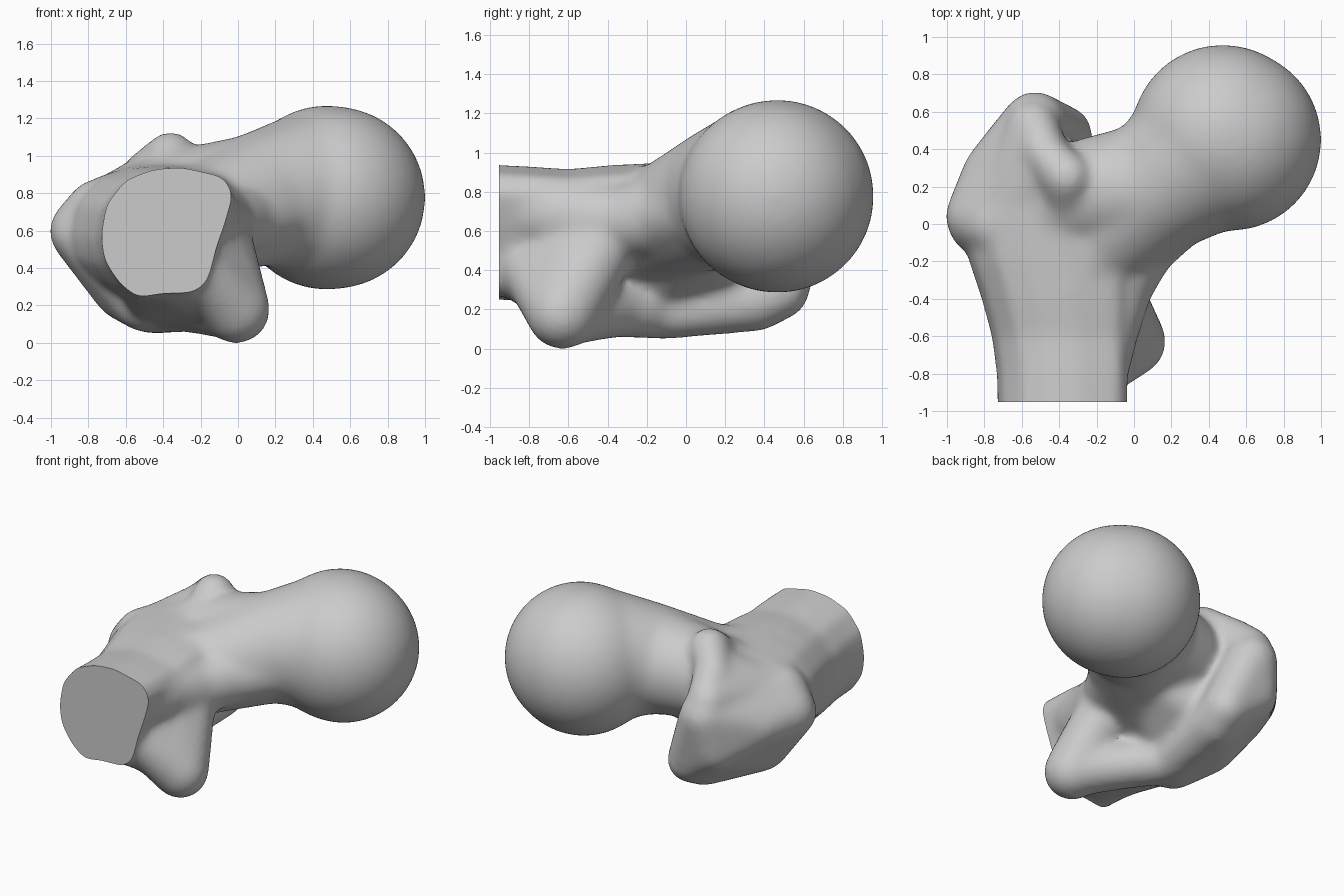
import bpy, bmesh
from mathutils import Vector, Matrix

cube = bpy.data.objects.get("Cube")
if cube:
    bpy.data.objects.remove(cube, do_unlink=True)

bone_mat = bpy.data.materials.new("bone_grey")
bone_mat.use_nodes = True
GREY = (0.6, 0.6, 0.6, 1)
bone_mat.diffuse_color = GREY
bone_mat.node_tree.nodes["Principled BSDF"].inputs["Base Color"].default_value = GREY

body = bmesh.new()


def add_hull(balls):
    """Solid convex skin around balls given as (x, y, z, radius)."""
    part = bmesh.new()
    for x, y, z, r in balls:
        bmesh.ops.create_icosphere(part, subdivisions=4, radius=r,
                                   matrix=Matrix.Translation((x, y, z)))
    res = bmesh.ops.convex_hull(part, input=part.verts[:])
    junk = {v for v in res["geom_interior"] + res["geom_unused"]
            if isinstance(v, bmesh.types.BMVert)}
    bmesh.ops.delete(part, geom=list(junk), context='VERTS')
    loose = [v for v in part.verts if not v.link_faces]
    bmesh.ops.delete(part, geom=loose, context='VERTS')
    merge(part)


def add_chain(balls):
    for pair in zip(balls, balls[1:]):
        add_hull(pair)


def merge(part):
    bmesh.ops.recalc_face_normals(part, faces=part.faces[:])
    mesh = bpy.data.meshes.new("part")
    part.to_mesh(mesh)
    part.free()
    body.from_mesh(mesh)
    bpy.data.meshes.remove(mesh)


# Shaft: one cross-section lofted along y, flaring to the left
section = [(-.73, .58), (-.70, .75), (-.60, .88), (-.45, .94), (-.30, .95), (-.08, .90),
           (-.025, .81), (-.07, .65), (-.13, .48), (-.18, .33), (-.25, .28), (-.40, .28),
           (-.53, .25), (-.63, .33), (-.71, .45)]
stations = [(-1.15, 1, 0), (-.8, 1.01, -.015), (-.6, 1.05, -.03), (-.4, 1.13, -.01),
            (-.2, 1.23, .0), (.02, 1.28, .01), (.18, 1.15, .03)]
shaft = bmesh.new()
rings = [[shaft.verts.new((-.05 + (x + .05) * s, y, z + dz)) for x, z in section]
         for y, s, dz in stations]
for a, b in zip(rings, rings[1:]):
    for i in range(len(a)):
        j = (i + 1) % len(a)
        shaft.faces.new((a[i], a[j], b[j], b[i]))
shaft.faces.new(rings[0])
shaft.faces.new(rings[-1])
merge(shaft)

# Head ball, slightly egg-shaped
add_hull([(.475, .466, .78, .494), (.515, .45, .78, .488)])

# Neck between shaft and head
add_chain([(-.38, -.35, .62, .29), (-.17, -.08, .66, .30), (.15, .21, .78, .36),
           (.38, .38, .80, .43)])
add_chain([(-.4, .1, .72, .27), (-.2, .17, .76, .30), (.15, .21, .78, .35)])

# Curved inner flank where the shaft sweeps into the neck
add_chain([(-.22, -.75, .70, .20), (-.17, -.55, .67, .20), (-.09, -.33, .65, .19),
           (.04, -.11, .67, .19), (.25, .09, .72, .20)])

# Large outer prominence
add_hull([(-.83, .04, .60, .18), (-.86, -.02, .58, .13), (-.75, 0, .71, .17),
          (-.76, .27, .58, .16), (-.53, .54, .68, .17), (-.57, .50, .45, .16),
          (-.37, .48, .30, .15), (-.39, .36, .25, .16), (-.50, -.2, .21, .15),
          (-.42, -.1, .19, .14), (-.60, .02, .30, .18)])

# Hollow floor between the prominence and the neck
add_hull([(-.1, .08, .58, .18), (-.45, .2, .42, .2), (-.35, -.1, .40, .18)])

# Upper shoulder and its knobbly ridge
add_hull([(-.54, .52, .78, .14), (-.49, .43, .90, .11), (-.43, .32, .93, .11),
          (-.70, .08, .75, .14), (-.42, .05, .82, .14)])
add_chain([(-.50, .40, .92, .11), (-.36, .25, 1.0, .135), (-.36, .05, .87, .11)])

# Small inner prominence, its web to the shaft, and the crest joining both
add_hull([(-.01, -.63, .18, .183), (-.24, -.83, .45, .14), (-.19, -.52, .62, .19),
          (-.12, -.38, .62, .18)])
add_chain([(-.03, -.6, .19, .17), (-.28, -.35, .21, .15), (-.45, -.1, .2, .15)])
add_hull([(-.15, -.58, .26, .16), (-.5, -.6, .36, .15), (-.45, -.1, .2, .14),
          (-.42, -.83, .37, .13), (-.24, -.8, .34, .13)])

# Fuse and soften all parts into one surface
mesh = bpy.data.meshes.new("bone_end")
body.to_mesh(mesh)
body.free()
bone = bpy.data.objects.new("bone_end", mesh)
bpy.context.collection.objects.link(bone)
bpy.context.view_layer.objects.active = bone
bone.select_set(True)
fuse = bone.modifiers.new("fuse", 'REMESH')
fuse.mode = 'VOXEL'
fuse.voxel_size = .02
soften = bone.modifiers.new("soften", 'SMOOTH')
soften.factor = .5
soften.iterations = 36
for name in ("fuse", "soften"):
    bpy.ops.object.modifier_apply(modifier=name)

# Flat sawn end of the shaft
bm = bmesh.new()
bm.from_mesh(bone.data)
cut = bmesh.ops.bisect_plane(bm, geom=bm.verts[:] + bm.edges[:] + bm.faces[:],
                             plane_co=Vector((0, -.953, 0)), plane_no=Vector((0, -1, 0)),
                             clear_outer=True)
rim = [e for e in cut["geom_cut"] if isinstance(e, bmesh.types.BMEdge)]
bmesh.ops.contextual_create(bm, geom=rim)
lowest = min(v.co.z for v in bm.verts)
bmesh.ops.translate(bm, verts=bm.verts[:], vec=(0, 0, -lowest))
bmesh.ops.recalc_face_normals(bm, faces=bm.faces[:])
bm.to_mesh(bone.data)
bm.free()

bone.data.materials.clear()
bone.data.materials.append(bone_mat)
bpy.ops.object.shade_smooth_by_angle(angle=.7)
